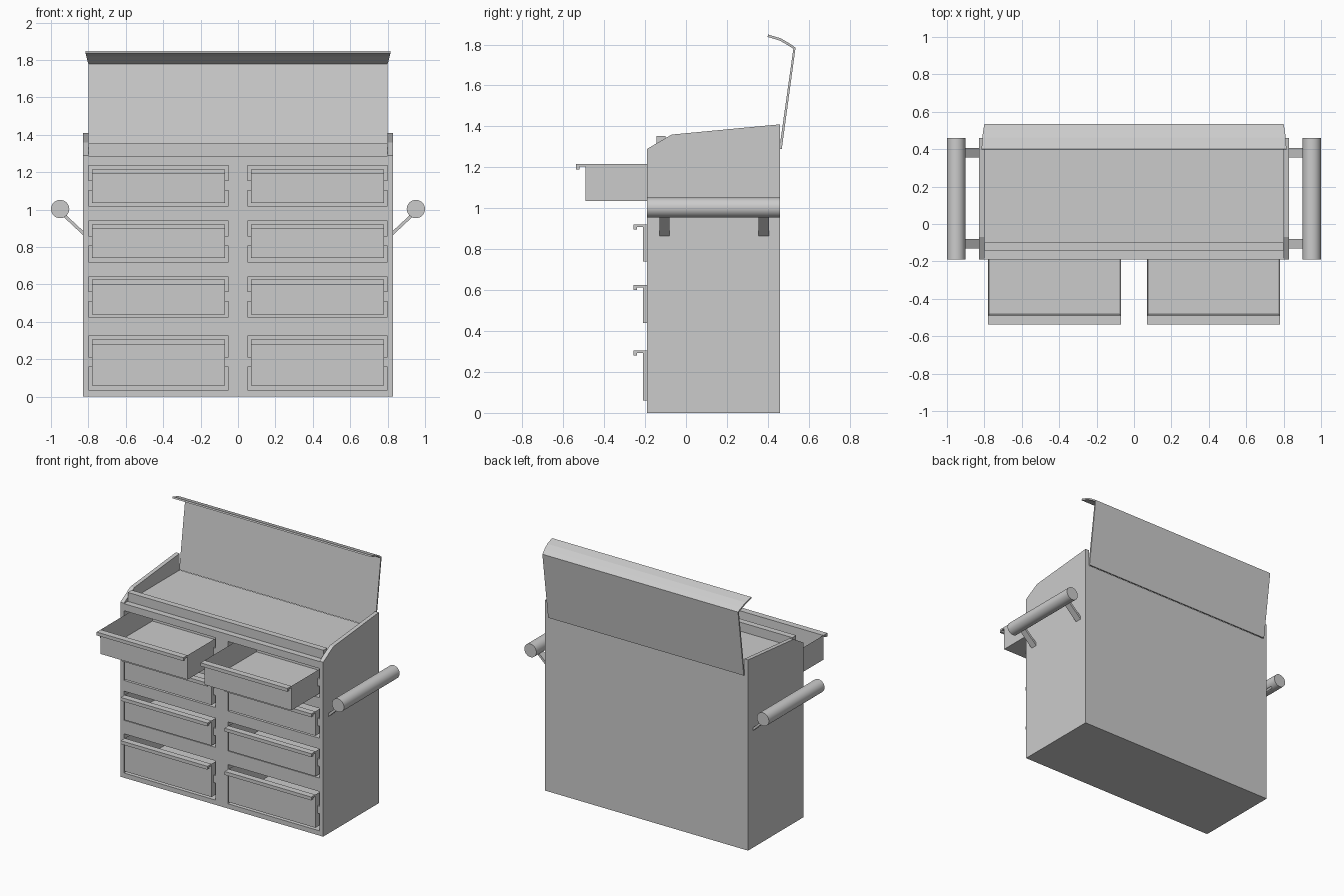
import bpy, bmesh
from mathutils import Matrix, Vector

if "Cube" in bpy.data.objects:
    bpy.data.objects.remove(bpy.data.objects["Cube"])


def finish(name, bm):
    bmesh.ops.recalc_face_normals(bm, faces=bm.faces)
    me = bpy.data.meshes.new(name)
    bm.to_mesh(me)
    bm.free()
    ob = bpy.data.objects.new(name, me)
    bpy.context.collection.objects.link(ob)
    return ob


def add_box(bm, x0, x1, y0, y1, z0, z1):
    lo, hi = Vector((x0, y0, z0)), Vector((x1, y1, z1))
    m = Matrix.Translation((lo + hi) / 2) @ Matrix.Diagonal((*(hi - lo), 1))
    bmesh.ops.create_cube(bm, size=1, matrix=m)


def extrude(bm, points, vec):
    f = bm.faces.new([bm.verts.new(p) for p in points])
    r = bmesh.ops.extrude_face_region(bm, geom=[f], use_keep_orig=True)
    verts = [g for g in r["geom"] if isinstance(g, bmesh.types.BMVert)]
    bmesh.ops.translate(bm, verts=verts, vec=vec)


def apply_modifiers(ob):
    bpy.context.view_layer.update()
    deps = bpy.context.evaluated_depsgraph_get()
    me = bpy.data.meshes.new_from_object(ob.evaluated_get(deps))
    ob.modifiers.clear()
    ob.data = me


def mirror_x(ob):
    ob.modifiers.new("mirror", "MIRROR").use_axis[0] = True


# drawer rows: opening bottom, opening top, drawer bottom, drawer top, pulled distance
ROWS = [(1.02, 1.235, 1.035, 1.215, 0.28),
        (0.72, 0.94, 0.74, 0.92, 0),
        (0.425, 0.64, 0.44, 0.625, 0),
        (0.035, 0.325, 0.06, 0.305, 0)]
FRONT, BACK = -0.19, 0.46

# cabinet: side profile extruded across, with drawer openings and tray cut out
bm = bmesh.new()
profile = [(FRONT, 0), (FRONT, 1.29), (-0.07, 1.36), (BACK, 1.41), (BACK, 0)]
extrude(bm, [(-0.83, y, z) for y, z in profile], (1.66, 0, 0))
cabinet = finish("cabinet", bm)

bm = bmesh.new()
add_box(bm, -0.80, 0.80, -0.6, 0.8, 1.287, 1.7)
for o0, o1, *_ in ROWS:
    for s in (-1, 1):
        add_box(bm, min(s * 0.05, s * 0.80), max(s * 0.05, s * 0.80), -0.6, 0.42, o0, o1)
cutter = finish("opening_cutter", bm)
cutter.hide_render = True
mod = cabinet.modifiers.new("openings", "BOOLEAN")
mod.operation, mod.solver, mod.object = "DIFFERENCE", "EXACT", cutter
apply_modifiers(cabinet)
bpy.data.objects.remove(cutter)

# raised bar along the front of the tray
bm = bmesh.new()
add_box(bm, -0.80, 0.80, -0.145, -0.10, 1.287, 1.353)
finish("tray_front_bar", bm)

for i, (o0, o1, z0, z1, pull) in enumerate(ROWS, 1):
    y = -0.21 - pull
    # open-topped drawer box
    bm = bmesh.new()
    x0, x1, y1, t = 0.07, 0.78, y + 0.60, 0.012
    add_box(bm, x0, x1, y, y1, z0, z1)
    top = max(bm.faces, key=lambda f: f.calc_center_median().z)
    bmesh.ops.inset_region(bm, faces=[top], thickness=t)
    bmesh.ops.translate(bm, verts=top.verts, vec=(0, 0, z0 + 0.02 - z1))
    mirror_x(finish(f"drawer_{i}", bm))

    # lipped pull along the drawer top
    bm = bmesh.new()
    pull_profile = [(0, 0), (-0.047, 0), (-0.047, -0.025), (-0.03, -0.025),
                    (-0.03, -0.012), (0, -0.012)]
    extrude(bm, [(x0, y + a, z1 + b) for a, b in pull_profile], (x1 - x0, 0, 0))
    mirror_x(finish(f"drawer_pull_{i}", bm))

    # slide rails either side of the drawer
    bm = bmesh.new()
    zc = (z0 + z1) / 2 + 0.003
    for a, b in ((0.05, x0), (x1, 0.80)):
        add_box(bm, a, b, -0.185, 0.38, zc - 0.027, zc + 0.027)
    mirror_x(finish(f"drawer_slides_{i}", bm))

# side grip bars
bm = bmesh.new()
bmesh.ops.create_cone(bm, cap_ends=True, segments=32, radius1=0.049, radius2=0.049,
                      depth=BACK - FRONT,
                      matrix=Matrix.Translation((0.951, (FRONT + BACK) / 2, 1.003))
                      @ Matrix.Rotation(1.5707963, 4, "X"))
grip = finish("side_grip", bm)
for p in grip.data.polygons:
    p.use_smooth = len(p.vertices) == 4
mirror_x(grip)

# slanted grip brackets
bm = bmesh.new()
for y in (-0.13, 0.355):
    extrude(bm, [(0.83, y, 0.865), (0.94, y, 0.968), (0.94, y, 0.99), (0.83, y, 0.888)],
            (0, 0.05, 0))
mirror_x(finish("grip_bracket", bm))

# raised lid with curved front flange (half width, y, z)
bm = bmesh.new()
section = [(0.80, 0.462, 1.29), (0.80, 0.53, 1.782), (0.806, 0.497, 1.804),
           (0.811, 0.46, 1.825), (0.815, 0.40, 1.843)]
pairs = [(bm.verts.new((-w, y, z)), bm.verts.new((w, y, z))) for w, y, z in section]
for (a, b), (c, d) in zip(pairs, pairs[1:]):
    bm.faces.new((a, b, d, c))
lid = finish("lid", bm)
mod = lid.modifiers.new("thickness", "SOLIDIFY")
mod.thickness, mod.offset = 0.012, 0
